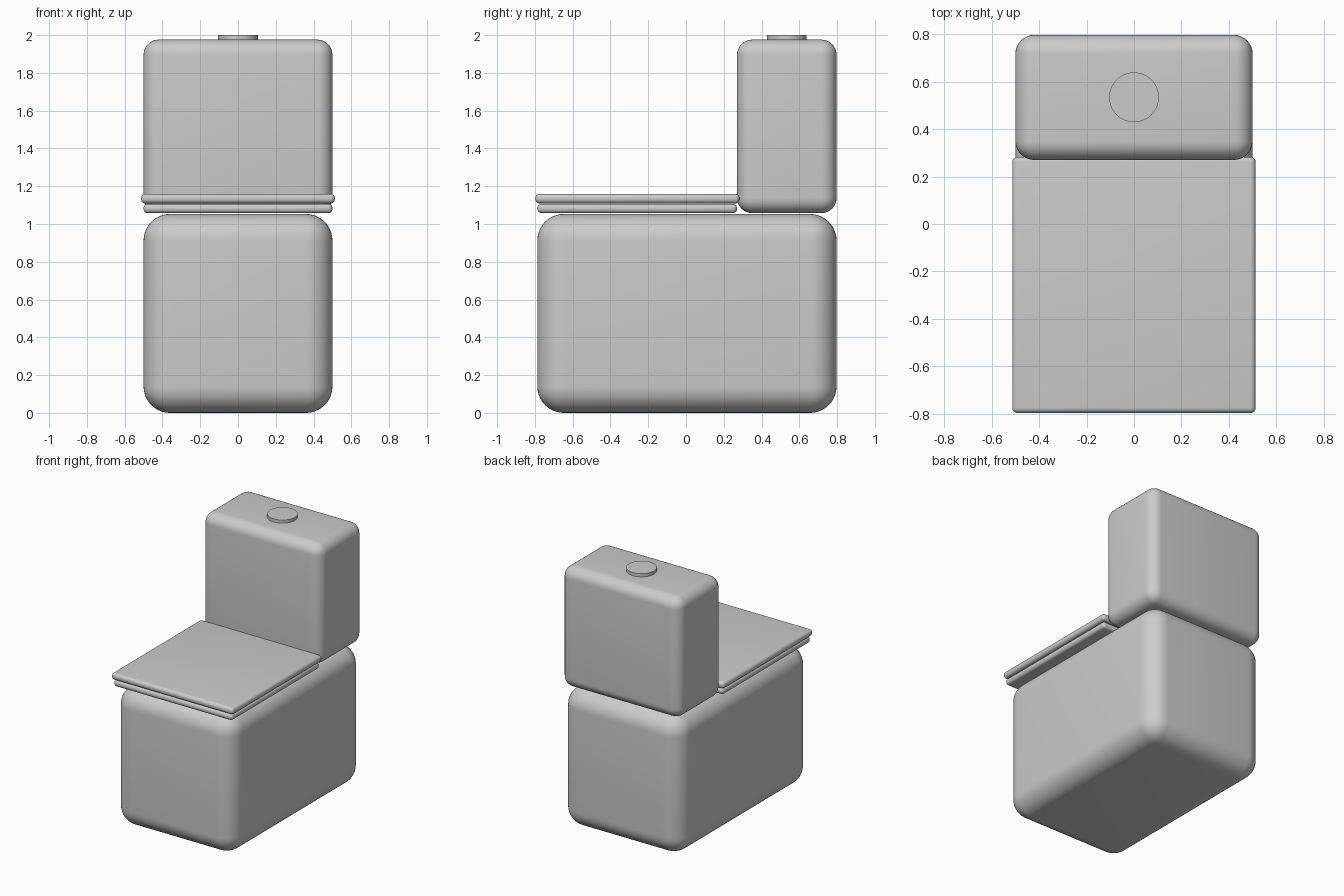
import bpy
import math

if "Cube" in bpy.data.objects:
    bpy.data.objects.remove(bpy.data.objects["Cube"])


def smooth(obj):
    bpy.ops.object.select_all(action='DESELECT')
    obj.select_set(True)
    bpy.context.view_layer.objects.active = obj
    bpy.ops.object.shade_smooth_by_angle(angle=math.radians(35))


def rounded_box(name, half_width, y0, y1, z0, z1, radius, segments):
    bpy.ops.mesh.primitive_cube_add(size=1, location=(0, (y0 + y1) / 2, (z0 + z1) / 2))
    obj = bpy.context.object
    obj.name = name
    obj.scale = (2 * half_width, y1 - y0, z1 - z0)
    bpy.ops.object.transform_apply(location=False, rotation=False, scale=True)
    bevel = obj.modifiers.new("rounding", 'BEVEL')
    bevel.width = radius
    bevel.segments = segments
    bpy.ops.object.modifier_apply(modifier=bevel.name)
    smooth(obj)
    return obj


# Pedestal
rounded_box("base", 0.5, -0.787, 0.797, 0.0, 1.053, 0.14, 10)

# Cistern at the back
rounded_box("tank", 0.5, 0.27, 0.797, 1.058, 1.976, 0.08, 8)

# Seat and slightly larger closed lid
rounded_box("seat", 0.5, -0.787, 0.27, 1.057, 1.107, 0.023, 6)
rounded_box("lid", 0.513, -0.797, 0.283, 1.109, 1.16, 0.023, 6)

# Flush button on the tank
bpy.ops.mesh.primitive_cylinder_add(vertices=48, radius=0.105, depth=0.03,
                                    location=(0, 0.534, 1.985))
button = bpy.context.object
button.name = "flush_button"
smooth(button)
